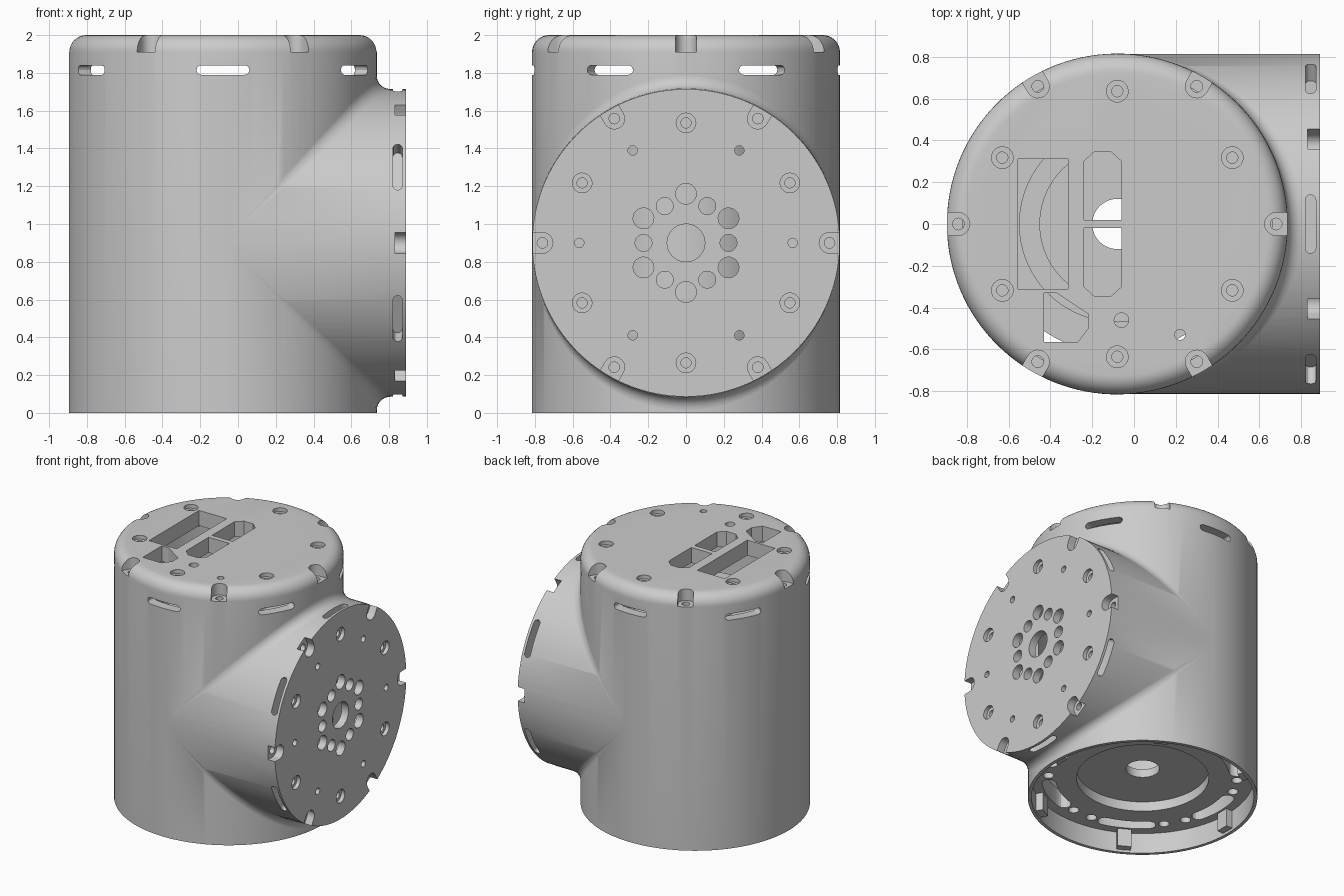
import bpy, bmesh
from math import sin, cos, pi, radians
from mathutils import Matrix, Vector

cube = bpy.data.objects.get("Cube")
if cube:
    bpy.data.objects.remove(cube)

R, CX, CZ, END = 0.815, -0.08, 0.9, 0.89
SIXTHS = [radians(60 * k) for k in range(6)]
AX = Matrix(((0, 0, 1, 0), (1, 0, 0, 0), (0, 1, 0, 0), (0, 0, 0, 1)))
BASE = Matrix.Translation((CX, 0, 0))
TOP = Matrix.Translation((CX, 0, 2))
PLATE = Matrix.Translation((0, 0, 2))
SIDE = Matrix.Translation((END, 0, CZ)) @ AX

grey = bpy.data.materials.new("plain_grey")
grey.use_nodes = True
COLOR = (0.6, 0.6, 0.6, 1)
grey.diffuse_color = COLOR
grey.node_tree.nodes["Principled BSDF"].inputs["Base Color"].default_value = COLOR


def arc(r, a, b, n, x=0, y=0):
    return [(x + r * cos(a + (b - a) * i / n), y + r * sin(a + (b - a) * i / n))
            for i in range(n + 1)]


def circle(r, n=20, x=0, y=0):
    return arc(r, 0.01, 2 * pi + 0.01, n, x, y)[:-1]


def stadium(half, r):
    return (arc(r, -pi / 2, pi / 2, 6, half - r)
            + arc(r, pi / 2, 3 * pi / 2, 6, r - half))


def loft(bm, loops):
    """Join outlines of equal length and cap both ends."""
    rows = [[bm.verts.new(p) for p in loop] for loop in loops]
    n = len(rows[0])
    bm.faces.new(rows[0][::-1])
    bm.faces.new(rows[-1])
    for low, high in zip(rows, rows[1:]):
        for i in range(n):
            j = (i + 1) % n
            bm.faces.new((low[i], low[j], high[j], high[i]))


def prism(bm, pts, lo, hi, m):
    loft(bm, [[m @ Vector((x, y, z)) for x, y in pts] for z in (lo, hi)])


def lathe(bm, profile, n, m):
    loft(bm, [[m @ Vector((x, y, z)) for x, y in circle(r, n)] for r, z in profile])


def finish(bm, name):
    bmesh.ops.recalc_face_normals(bm, faces=bm.faces)
    mesh = bpy.data.meshes.new(name)
    bm.to_mesh(mesh)
    bm.free()
    mesh.materials.append(grey)
    ob = bpy.data.objects.new(name, mesh)
    bpy.context.collection.objects.link(ob)
    return ob


def volume(mesh):
    bm = bmesh.new()
    bm.from_mesh(mesh)
    v = bm.calc_volume(signed=True)
    bm.free()
    return v


def combine(target, tool_bm, operation):
    """Boolean that moves on to the next solver if a result is not sound."""
    tool = finish(tool_bm, "tool")
    before = volume(target.data)
    mod = target.modifiers.new("cut", "BOOLEAN")
    mod.operation, mod.object = operation, tool
    for solver in ("MANIFOLD", "EXACT", "FLOAT"):
        mod.solver = solver
        bpy.context.view_layer.update()
        shape = target.evaluated_get(bpy.context.evaluated_depsgraph_get())
        ratio = volume(shape.data) / before
        if (operation == "UNION" and 1 < ratio < 2) or (
                operation == "DIFFERENCE" and 0.2 < ratio < 0.99999):
            target.data = bpy.data.meshes.new_from_object(shape)
            break
    target.modifiers.clear()
    bpy.data.objects.remove(tool)


def smooth(ob):
    bpy.ops.object.select_all(action="DESELECT")
    ob.select_set(True)
    bpy.context.view_layer.objects.active = ob
    bpy.ops.object.shade_smooth_by_angle(angle=radians(30))


# Upright drum with a rounded top edge
bm = bmesh.new()
lathe(bm, [(R, 0)] + arc(0.09, 0, pi / 2, 8, R - 0.09, 1.91), 128, BASE)
housing = finish(bm, "tee_housing")

# Side drum
bm = bmesh.new()
prism(bm, circle(R - 0.001, 120), CX - END + 0.013, 0, SIDE)
combine(housing, bm, "UNION")

# Stepped recess underneath, then the hollow interior
bm = bmesh.new()
lathe(bm, [(0.79, -0.1), (0.79, 0.16), (0.47, 0.16), (0.47, 0.235)], 96, BASE)
combine(housing, bm, "DIFFERENCE")
bm = bmesh.new()
prism(bm, circle(0.74, 90), 0.3, 1.88, BASE)
combine(housing, bm, "DIFFERENCE")
bm = bmesh.new()
prism(bm, circle(0.68, 84), -0.38, -0.06, SIDE)
combine(housing, bm, "DIFFERENCE")

# Notches, screw holes and edge slots shared by both faces
notch = arc(0.055, pi / 2, 3 * pi / 2, 10, 0.76) + [(0.95, -0.055), (0.95, 0.055)]
for face, depth, slot_w, through in ((TOP, 0.09, -0.185, 0.2), (SIDE, 0.06, -0.045, 0.1)):
    cuts, bores, slots = bmesh.new(), bmesh.new(), bmesh.new()
    for a in SIXTHS:
        spoke = face @ Matrix.Rotation(a, 4, "Z")
        between = face @ Matrix.Rotation(a + pi / 6, 4, "Z")
        prism(cuts, notch, -depth, 0.05, spoke)
        prism(cuts, circle(0.052, 20, 0.635), -0.03, 0.05, between)
        prism(bores, circle(0.028, 16, 0.76), -depth - 0.05, 0.05, spoke)
        prism(bores, circle(0.027, 16, 0.635), -through, 0.05, between)
        prism(slots, stadium(0.14, 0.025), 0.71, 0.9,
              between @ Matrix.Translation((0, 0, slot_w)) @ AX)
    for tool in (cuts, bores, slots):
        combine(housing, tool, "DIFFERENCE")

# Hole pattern on the side face
bm = bmesh.new()
prism(bm, circle(0.1, 36), -0.1, 0.05, SIDE)
for a in SIXTHS:
    spoke = SIDE @ Matrix.Rotation(a, 4, "Z")
    between = SIDE @ Matrix.Rotation(a + pi / 6, 4, "Z")
    prism(bm, circle(0.045, 20, 0.225), -0.1, 0.05, spoke)
    prism(bm, circle(0.025, 16, 0.565), -0.1, 0.05, spoke)
    prism(bm, circle(0.055, 20, 0.26), -0.1, 0.05, between)
combine(housing, bm, "DIFFERENCE")

# Openings in the top plate
bm = bmesh.new()
window = [(-0.24, 0.02), (-0.06, 0.02), (-0.06, 0.3), (-0.11, 0.345),
          (-0.19, 0.345), (-0.24, 0.3)]
pocket = [(-0.43, -0.33), (-0.43, -0.565), (-0.27, -0.565), (-0.22, -0.5),
          (-0.22, -0.43), (-0.37, -0.33)]
hatch = [(-0.555, -0.31), (-0.315, -0.31), (-0.315, 0.31), (-0.555, 0.31)]
for outline in (window, [(x, -y) for x, y in window], pocket, hatch,
                circle(0.035, 16, -0.06, -0.46), circle(0.025, 16, 0.22, -0.53)):
    prism(bm, outline, -0.2, 0.05, PLATE)
combine(housing, bm, "DIFFERENCE")

# Centre bore, curved slots and holes in the recessed floor
bm = bmesh.new()
prism(bm, circle(0.12, 40), 0.1, 0.4, BASE)
half, ex, ey = 0.24, 0.67 * cos(0.24), 0.67 * sin(0.24)
slot = (arc(0.72, -half, half, 10) + arc(0.05, half, half + pi, 6, ex, ey)[1:-1]
        + arc(0.62, half, -half, 10)
        + arc(0.05, pi - half, 2 * pi - half, 6, ex, -ey)[1:-1])
for a in SIXTHS:
    prism(bm, slot, 0.1, 0.4, BASE @ Matrix.Rotation(a, 4, "Z"))
    for turn in (-7, 7):
        m = BASE @ Matrix.Rotation(a + radians(30 + turn), 4, "Z")
        prism(bm, circle(0.038, 16, 0.67), 0.1, 0.4, m)
combine(housing, bm, "DIFFERENCE")
smooth(housing)

# Tube standing inside the housing
bm = bmesh.new()
prism(bm, circle(0.47, 72), 0.28, 1.6, BASE)
tube = finish(bm, "inner_tube")
bm = bmesh.new()
prism(bm, circle(0.37, 72), 0.2, 1.7, BASE)
combine(tube, bm, "DIFFERENCE")
smooth(tube)

# Locating tabs around the lower rim
bm = bmesh.new()
tab = [(0.735, -0.05), (0.8, -0.05), (0.8, 0.05), (0.735, 0.05)]
for a in SIXTHS:
    prism(bm, tab, 0.02, 0.17, BASE @ Matrix.Rotation(a, 4, "Z"))
finish(bm, "rim_tabs")

# Concave blends where the two drums meet, above and below
F, STEPS = 0.07, 48
for name, s in (("upper_blend", 1), ("lower_blend", -1)):
    bm = bmesh.new()
    rows = []
    for i in range(STEPS + 1):
        t = radians(-84 + 168 * i / STEPS)
        c, y = cos(t), R * sin(t)
        curve = arc(F * c, pi, 1.5 * pi, 8, (R + F) * c, (R + F) * c)
        rows.append([bm.verts.new((CX + x, y, CZ + s * z)) for x, z in curve])
    for r0, r1 in zip(rows, rows[1:]):
        for j in range(8):
            bm.faces.new((r0[j], r0[j + 1], r1[j + 1], r1[j]))
    blend = finish(bm, name)
    if sum(p.normal.z * s for p in blend.data.polygons) < 0:
        blend.data.flip_normals()
    smooth(blend)
